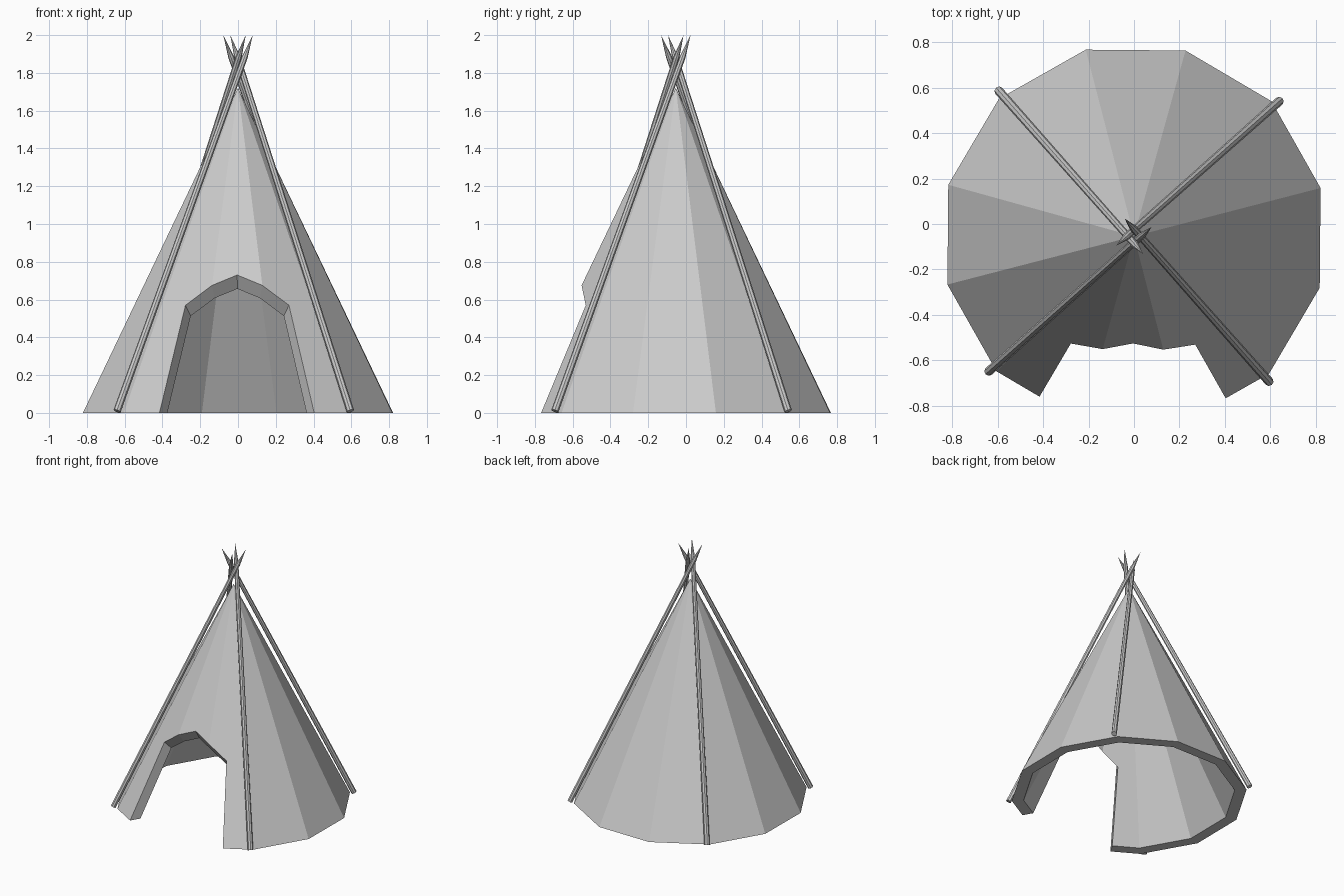
import bpy, bmesh, math
from mathutils import Vector, Matrix

if "Cube" in bpy.data.objects:
    bpy.data.objects.remove(bpy.data.objects["Cube"])

CENTER = Vector((0, -0.054, 0))
R, H, N, START = 0.848, 1.72, 12, 14.5
INNER = 0.9


def finish(name, bm):
    bmesh.ops.recalc_face_normals(bm, faces=bm.faces)
    me = bpy.data.meshes.new(name)
    bm.to_mesh(me)
    bm.free()
    ob = bpy.data.objects.new(name, me)
    ob.location = CENTER
    bpy.context.collection.objects.link(ob)
    return ob


# Cover: 12-sided cone shell; k may be fractional (a point along a panel)
def on_cone(k, z=0.0):
    i = math.floor(k)
    a, b = (Vector((R * math.cos(math.radians(START + 30 * j)),
                    R * math.sin(math.radians(START + 30 * j)), 0)) for j in (i, i + 1))
    p = a.lerp(b, k - i) * (1 - z / H)
    p.z = z
    return p


bm = bmesh.new()
apex = bm.verts.new((0, 0, H))
ring = [bm.verts.new(on_cone(k)) for k in range(-2, 8)]
for a, b in zip(ring, ring[1:]):
    bm.faces.new((a, b, apex))

# Door arch cut into the three front panels
door = [bm.verts.new(on_cone(k, z)) for k, z in
        ((7.5, 0), (7.5, 0.57), (8, 0.675), (8.5, 0.73), (9, 0.675), (9.5, 0.57), (9.5, 0))]
bm.faces.new((ring[-1], door[0], door[1], door[2], apex))
bm.faces.new((door[2], door[3], door[4], apex))
bm.faces.new((door[4], door[5], door[6], ring[0], apex))

# Inner lining: scaled copy joined along ground rim and door edge
outer_faces = list(bm.faces)
rim = [e for e in bm.edges if e.is_boundary]
inner = {v: bm.verts.new(v.co * INNER) for v in list(bm.verts)}
for f in outer_faces:
    bm.faces.new([inner[v] for v in reversed(f.verts)])
for e in rim:
    a, b = e.verts
    bm.faces.new((a, b, inner[b], inner[a]))
finish("tent_cover", bm)


# Poles: straight tapered rods with sharpened tips, crossing as a pinwheel
def pole(name, turn):
    base, tip = Vector((-0.64, -0.595, 0.01)), Vector((0.078, 0.041, 2.0))
    axis = tip - base
    rot = axis.to_track_quat('Z', 'Y')
    spin = Matrix.Rotation(turn, 3, 'Z')
    bm = bmesh.new()
    rings = []
    for t, r in ((0, 0.02), (0.94, 0.016)):
        rings.append([bm.verts.new(spin @ (base + axis * t + rot @ Vector(
            (r * math.cos(s * math.pi / 4), r * math.sin(s * math.pi / 4), 0))))
            for s in range(8)])
    point = bm.verts.new(spin @ tip)
    low, high = rings
    bm.faces.new(low)
    for s in range(8):
        n = (s + 1) % 8
        bm.faces.new((low[s], low[n], high[n], high[s]))
        bm.faces.new((high[s], high[n], point))
    finish(name, bm)


for i, side in enumerate(("front_left", "front_right", "back_right", "back_left")):
    pole("pole_" + side, i * math.pi / 2)
